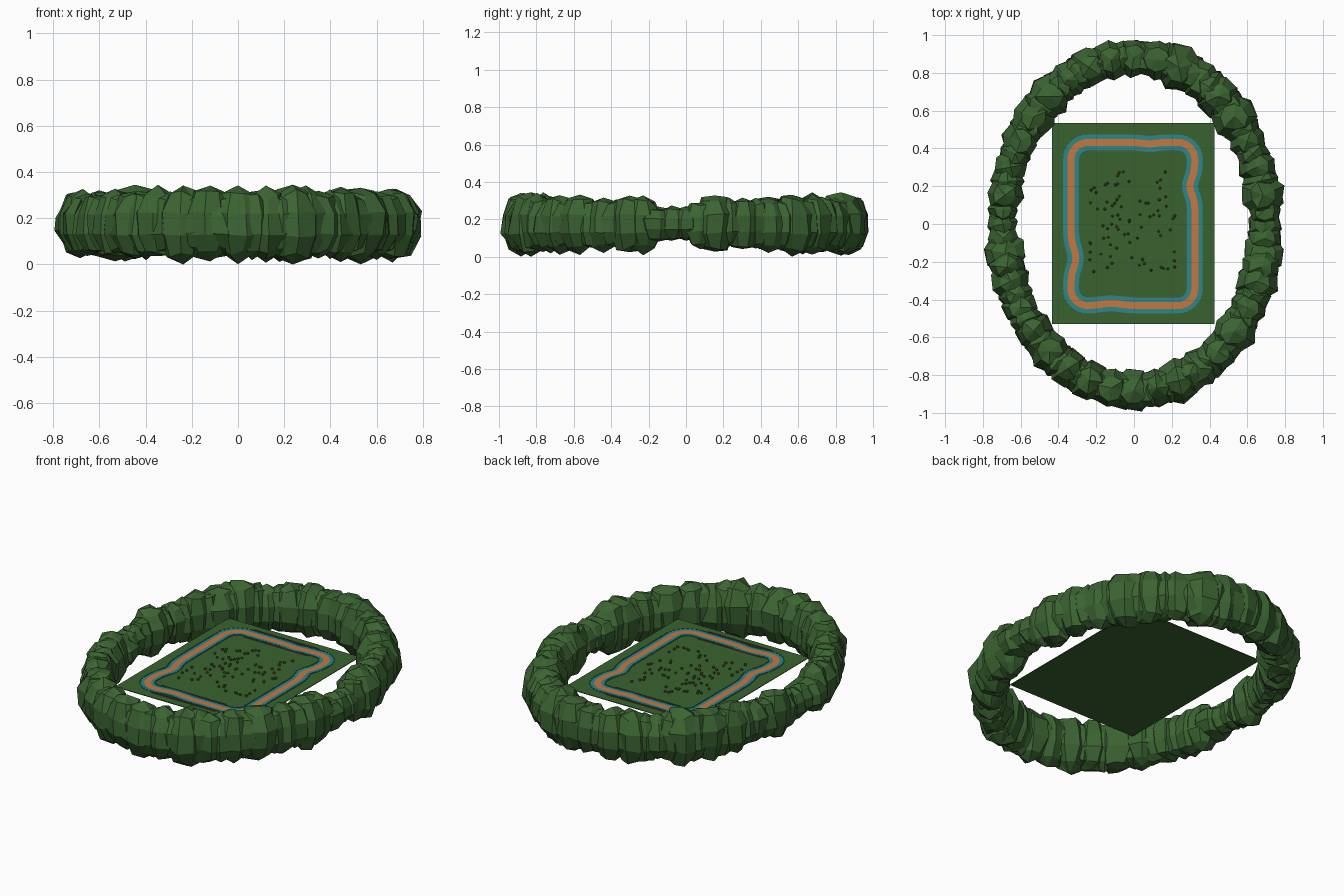
import bpy, bmesh, math, random
from mathutils import Vector, Matrix

random.seed(11)
if "Cube" in bpy.data.objects:
    bpy.data.objects.remove(bpy.data.objects["Cube"])

GROUND = 0.175


def material(name, rgb):
    m = bpy.data.materials.new(name)
    m.use_nodes = True
    colour = (*rgb, 1)
    m.diffuse_color = colour
    m.node_tree.nodes["Principled BSDF"].inputs["Base Color"].default_value = colour
    return m


leaf = material("leaf green", (0.044, 0.127, 0.032))
grass = material("grass green", (0.042, 0.123, 0.029))
clay = material("orange clay", (0.55, 0.185, 0.055))
teal = material("teal kerb", (0.025, 0.24, 0.26))
olive = material("olive brown", (0.13, 0.10, 0.03))


def finish(bm, name, mats):
    mesh = bpy.data.meshes.new(name)
    bm.to_mesh(mesh)
    bm.free()
    for m in mats:
        mesh.materials.append(m)
    obj = bpy.data.objects.new(name, mesh)
    bpy.context.collection.objects.link(obj)
    return obj


def add_box(bm, centre, size, turn=0):
    mat = Matrix.Translation(centre) @ Matrix.Rotation(turn, 4, "Z") @ Matrix.Diagonal((*size, 1))
    return bmesh.ops.create_cube(bm, size=1, matrix=mat)["verts"]


# Ring of faceted bushes: widths in hundredths, anticlockwise from +x
WIDTHS = (9, 11.5, 10, 10, 12, 11.5, 11, 12.5, 11, 10.5, 10.5, 11, 10, 11.5, 11.5, 10, 9, 10,
          8, 11.5, 10.5, 9.5, 10.5, 11, 10.5, 11, 11, 11.5, 10.5, 12, 11, 10.5, 12, 10, 11.5, 11.5)


def add_bush(bm, angle, size):
    x, y = 0.694 * math.cos(angle), 0.882 * math.sin(angle)
    low = abs(y + 0.07) < 0.13
    height = 0.09 if low else min(size * random.uniform(1.28, 1.5), 0.165)
    verts = bmesh.ops.create_uvsphere(bm, u_segments=8, v_segments=5, radius=1)["verts"]
    spin = Matrix.Rotation(random.uniform(0, math.tau), 3, "Z")
    for v in verts:
        p = spin @ v.co * random.uniform(0.9, 1.13)
        rise = max(-GROUND, min(p.z * height, 0.17))
        v.co = Vector((x + p.x * size, y + p.y * size, GROUND + rise))


bm = bmesh.new()
step = math.tau / len(WIDTHS)
for i, width in enumerate(WIDTHS):
    after = WIDTHS[(i + 1) % len(WIDTHS)]
    add_bush(bm, i * step, width / 100)
    add_bush(bm, (i + 0.5) * step, 0.9 * (width + after) / 200)
finish(bm, "bush_ring", [leaf])

# Grass field
bm = bmesh.new()
add_box(bm, (-0.005, 0.002, GROUND - 0.002), (0.86, 1.064, 0.004))
finish(bm, "grass_field", [grass])


# Track centre line: rounded rectangle with a dent in each side
def dent(t, at, width):
    return math.exp(-((t - at) / width) ** 2)


def track_path():
    radius, cx, hx, hy = 0.09, -0.006, 0.328, 0.432
    corners = []
    for k, (sx, sy) in enumerate(((1, 1), (-1, 1), (-1, -1), (1, -1))):
        for j in range(9):
            a = math.pi / 2 * (k + j / 8)
            corners.append(Vector((cx + sx * (hx - radius) + radius * math.cos(a),
                                   sy * (hy - radius) + radius * math.sin(a), 0)))
    points = []
    for i, p in enumerate(corners):
        q = corners[(i + 1) % len(corners)]
        steps = max(1, round((q - p).length / 0.015))
        points += [p.lerp(q, s / steps) for s in range(steps)]
    for p in points:
        if p.x > 0.28:
            p.x -= 0.026 * dent(p.y, 0.2, 0.06)
        elif p.x < -0.29:
            p.x += 0.026 * dent(p.y, -0.18, 0.07)
        if p.y > 0.4:
            p.y -= 0.008 * dent(p.x, 0.08, 0.05)
        elif p.y < -0.4:
            p.y += 0.012 * dent(p.x, -0.12, 0.07)
    return points


path = track_path()
frames = []
for i, p in enumerate(path):
    t = (path[(i + 1) % len(path)] - path[i - 1]).normalized()
    frames.append((p, Vector((t.y, -t.x, 0)), math.atan2(t.y, t.x)))


def ribbon(name, inner, outer, lift, mat):
    bm = bmesh.new()
    up = Vector((0, 0, GROUND + lift))
    rows = [[bm.verts.new(p + n * d + up) for d in (inner, outer)] for p, n, _ in frames]
    for i, (a, b) in enumerate(rows):
        c, d = rows[(i + 1) % len(rows)]
        bm.faces.new((a, b, d, c))
    finish(bm, name, [mat])


ribbon("track_surface", -0.0185, 0.0185, 0.003, clay)
ribbon("outer_kerb", 0.0185, 0.041, 0.003, teal)
ribbon("inner_kerb", -0.041, -0.0185, 0.003, teal)

# Teal barrier blocks along both edges of the track
bm = bmesh.new()
for p, n, angle in frames:
    for side in (-0.04, 0.04):
        c = p + n * side
        add_box(bm, (c.x, c.y, GROUND + 0.003), (0.008, 0.006, 0.006), angle)
finish(bm, "barrier_blocks", [teal])

# Low fences beside the two short straights
bm = bmesh.new()
for y in (-0.482, -0.382, 0.382, 0.482):
    add_box(bm, (-0.02, y, GROUND + 0.003), (0.42, 0.003, 0.006))
finish(bm, "straight_fences", [olive])

# Small shrubs scattered over the infield, green and olive
bm = bmesh.new()
for i in range(80):
    spot = Matrix.Translation((random.uniform(-0.24, 0.22), random.uniform(-0.27, 0.28), GROUND + 0.005))
    made = bmesh.ops.create_icosphere(bm, subdivisions=1, radius=random.uniform(0.007, 0.009), matrix=spot)
    if i % 2:
        for f in {f for v in made["verts"] for f in v.link_faces}:
            f.material_index = 1
finish(bm, "infield_shrubs", [olive, leaf])
